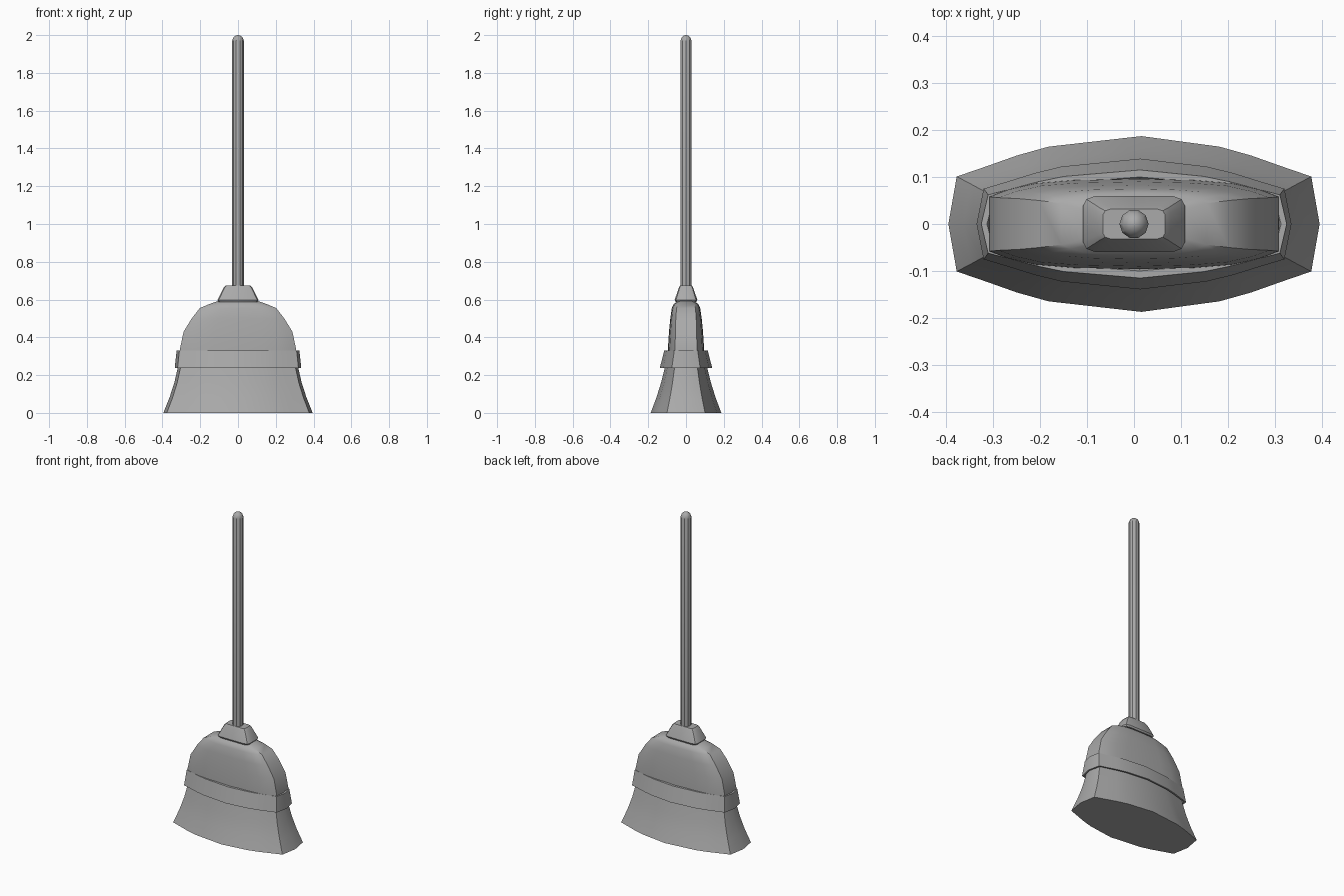
import bpy, bmesh, math

cube = bpy.data.objects.get("Cube")
if cube:
    bpy.data.objects.remove(cube, do_unlink=True)

grey = bpy.data.materials.new("plain grey")
grey.use_nodes = True
COLOUR = (0.4, 0.4, 0.4, 1)
grey.diffuse_color = COLOUR
grey.node_tree.nodes["Principled BSDF"].inputs["Base Color"].default_value = COLOUR


def outline(half_x, half_y, quarter):
    """Mirror a quarter outline (fractions, from the +x end to the +y middle)."""
    upper = quarter + [(-x, y) for x, y in reversed(quarter) if x > 0.05]
    lower = [(x, -y) for x, y in reversed(upper) if y > 0]
    return [(x * half_x, y * half_y) for x, y in upper + lower]


def loft(name, rings, cap_start=True, cap_end=True, angle=30):
    """Skin a stack of (z, outline) rings."""
    bm = bmesh.new()
    loops = [[bm.verts.new((x, y, z)) for x, y in pts] for z, pts in rings]
    for a, b in zip(loops, loops[1:]):
        n = len(a)
        for i in range(n):
            j = (i + 1) % n
            bm.faces.new((a[i], a[j], b[j], b[i]))
    if cap_start:
        bm.faces.new(loops[0][::-1])
    if cap_end:
        bm.faces.new(loops[-1])
    bmesh.ops.recalc_face_normals(bm, faces=bm.faces)
    mesh = bpy.data.meshes.new(name)
    bm.to_mesh(mesh)
    bm.free()
    mesh.materials.append(grey)
    obj = bpy.data.objects.new(name, mesh)
    bpy.context.collection.objects.link(obj)
    bpy.ops.object.select_all(action='DESELECT')
    obj.select_set(True)
    bpy.context.view_layer.objects.active = obj
    bpy.ops.object.shade_smooth_by_angle(angle=math.radians(angle))
    return obj


# Boat-shaped outline shared by the bristles and the band
BOAT = [(1, 0), (.955, .54), (.79, .66), (.63, .78), (.46, .88), (.04, 1)]

# Flared bristle skirt
loft("bristles", [(z, outline(a, b, BOAT)) for z, a, b in [
    (0, .395, .187), (.08, .363, .157), (.16, .337, .132), (.26, .314, .107)]])

# Band around the top of the bristles, with a hollow rim
band = [(.26, .308, .1), (.237, .325, .128), (.237, .335, .139),
        (.33, .325, .115), (.33, .313, .1), (.315, .306, .095)]
loft("band", [(z, outline(a, b, BOAT)) for z, a, b in band], False, False)

# Domed shoulder with flat ends
def shoulder_ring(half_x, half_y, end_y):
    e = end_y / half_y
    return outline(half_x, half_y, [
        (1, e), (.87, e + (1 - e) * .4), (.68, e + (1 - e) * .75),
        (.42, e + (1 - e) * .92), (.04, 1)])

loft("shoulder", [(z, shoulder_ring(a, b, e)) for z, a, b, e in [
    (.27, .312, .097, .058), (.34, .307, .096, .058), (.43, .288, .09, .056),
    (.5, .245, .083, .054), (.555, .202, .075, .05), (.575, .155, .066, .044),
    (.592, .105, .043, .03)]])

# Tapered socket with rounded corners
SOCKET = [(1, 0), (1, .62), (.93, .88), (.75, 1), (0, 1)]
loft("socket", [(z, outline(a, b, SOCKET)) for z, a, b in [
    (.588, .104, .055), (.598, .109, .06), (.66, .078, .039), (.674, .066, .032)]])

# Long faceted handle with a rounded tip
def circle(radius, sides=10):
    return [(radius * math.cos(math.tau * i / sides),
             radius * math.sin(math.tau * i / sides)) for i in range(sides)]

loft("handle", [(z, circle(r)) for z, r in [
    (.6, .031), (1.97, .031), (1.988, .024), (1.997, .013), (2, .004)]])
